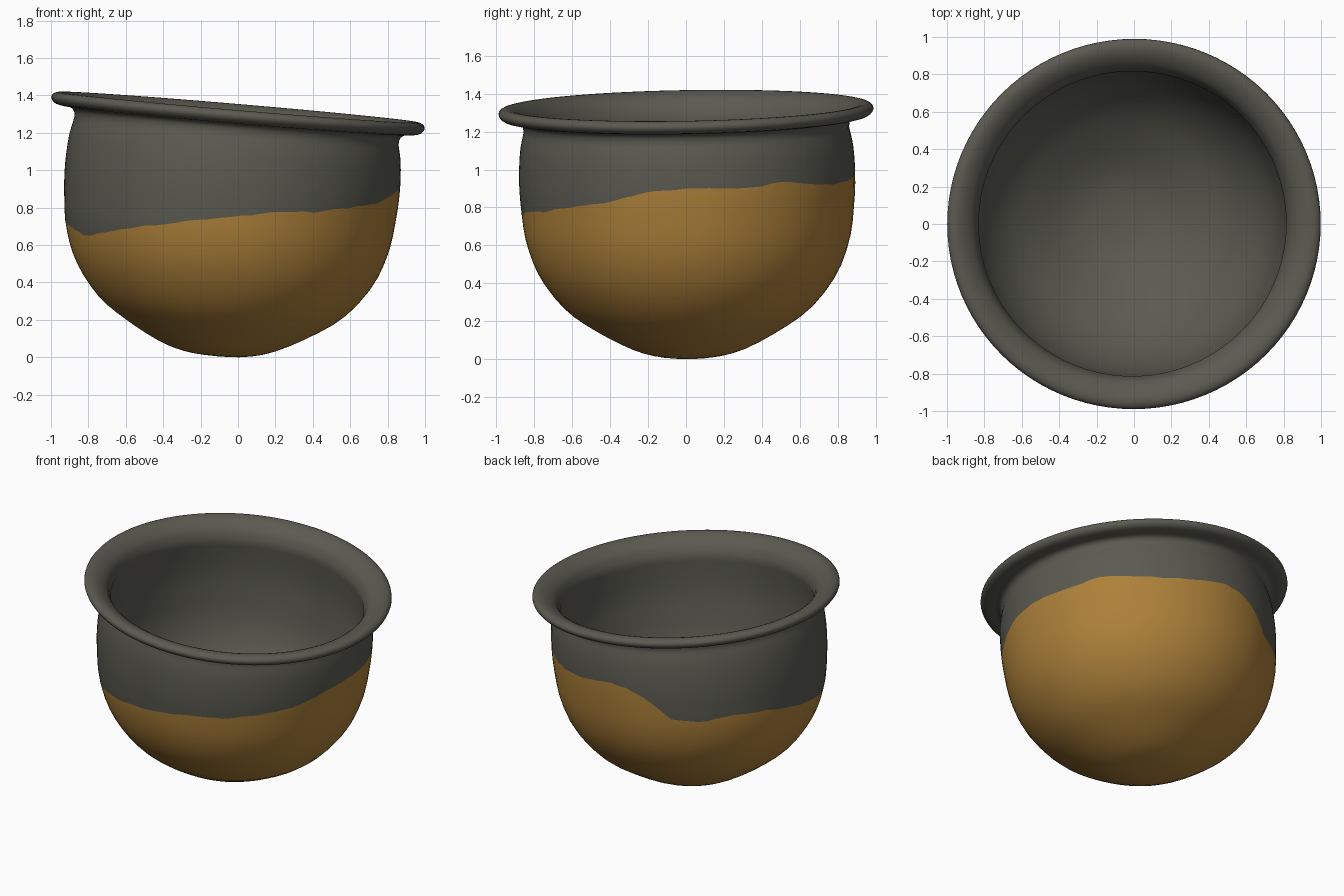
import bpy, bmesh, math, random
from mathutils import Vector, Matrix

if "Cube" in bpy.data.objects:
    bpy.data.objects.remove(bpy.data.objects["Cube"])

random.seed(4)
SEG, LOW, UP = 96, 20, 12

# Profiles as (radius, height relative to the rim plane)
OUTER = [(0, -1.307), (.15, -1.298), (.30, -1.258), (.49, -1.16), (.66, -1.04),
         (.795, -.865), (.865, -.68), (.89, -.5), (.898, -.35), (.89, -.2), (.87, -.1)]
RIM = [(.87, -.1), (.874, -.066), (.897, -.046), (.94, -.041), (.982, -.03), (1.002, -.002),
       (.988, .023), (.95, .03), (.90, .012), (.85, -.03), (.825, -.1)]
INNER = [(.825, -.1), (.835, -.2), (.843, -.35), (.832, -.5), (.807, -.67), (.738, -.84),
         (.61, -1.0), (.45, -1.11), (.28, -1.2), (.14, -1.238), (0, -1.247)]

# Wavy glaze edge: (azimuth in degrees, height)
EDGE = [(0, .905), (25, .905), (33, .94), (60, .92), (75, .95), (90, .985), (97, .98),
        (107, .92), (117, .79), (129, .78), (141, .81), (159, .80), (180, .74), (192, .71),
        (208, .65), (240, .705), (270, .755), (285, .775), (300, .78), (315, .80),
        (330, .825), (345, .88), (360, .905)]

TILT = (Matrix.Translation((0, 0, 1.31)) @ Matrix.Rotation(math.radians(1), 4, 'X')
        @ Matrix.Rotation(math.radians(4.86), 4, 'Y'))


def curve(pts, t):
    """Smooth curve through pts, t from 0 to 1."""
    n = len(pts) - 1
    i = min(int(t * n), n - 1)
    u = t * n - i
    a, b, c, d = (Vector(pts[max(0, min(n, i + k))]) for k in (-1, 0, 1, 2))
    return 0.5 * (2 * b + (c - a) * u + (2 * a - 5 * b + 4 * c - d) * u * u
                  + (3 * b - a - 3 * c + d) * u ** 3)


def place(p, ang):
    return TILT @ Vector((p.x * math.cos(ang), .988 * p.x * math.sin(ang), p.y))


def edge_height(deg):
    for (a0, h0), (a1, h1) in zip(EDGE, EDGE[1:]):
        if a0 <= deg <= a1:
            return h0 + (h1 - h0) * (deg - a0) / (a1 - a0)


def material(name, rgb):
    m = bpy.data.materials.new(name)
    m.diffuse_color = (*rgb, 1)
    m.use_nodes = True
    m.node_tree.nodes["Principled BSDF"].inputs["Base Color"].default_value = m.diffuse_color
    return m


# Build one column of points per direction, with a ring on the glaze edge
bm = bmesh.new()
cols = []
for k in range(SEG):
    ang = 2 * math.pi * k / SEG
    target = edge_height(360 * k / SEG) + random.uniform(-.004, .004)
    lo, hi = .2, 1
    for _ in range(25):
        mid = (lo + hi) / 2
        if place(curve(OUTER, mid), ang).z < target:
            lo = mid
        else:
            hi = mid
    pts = [curve(OUTER, lo * i / LOW) for i in range(LOW)]
    pts += [curve(OUTER, lo + (1 - lo) * i / UP) for i in range(UP)]
    pts += [curve(RIM, i / 24) for i in range(24)]
    pts += [curve(INNER, i / 24) for i in range(25)]
    cols.append([bm.verts.new(place(p, ang)) for p in pts])

# Skin the columns: ochre below the edge, grey above and inside
for k in range(SEG):
    a, b = cols[k], cols[(k + 1) % SEG]
    for i in range(len(a) - 1):
        f = bm.faces.new((a[i], b[i], b[i + 1], a[i + 1]))
        f.material_index = 0 if i < LOW else 1
        f.smooth = True
bmesh.ops.remove_doubles(bm, verts=bm.verts, dist=1e-5)
bmesh.ops.recalc_face_normals(bm, faces=bm.faces)

# Stand it on the ground
low = min(v.co.z for v in bm.verts)
bmesh.ops.translate(bm, verts=bm.verts, vec=(0, 0, -low))

mesh = bpy.data.meshes.new("pot")
bm.to_mesh(mesh)
bm.free()
mesh.materials.append(material("ochre_clay", (.42, .22, .042)))
mesh.materials.append(material("dark_grey_glaze", (.105, .103, .083)))
pot = bpy.data.objects.new("pot", mesh)
bpy.context.collection.objects.link(pot)
